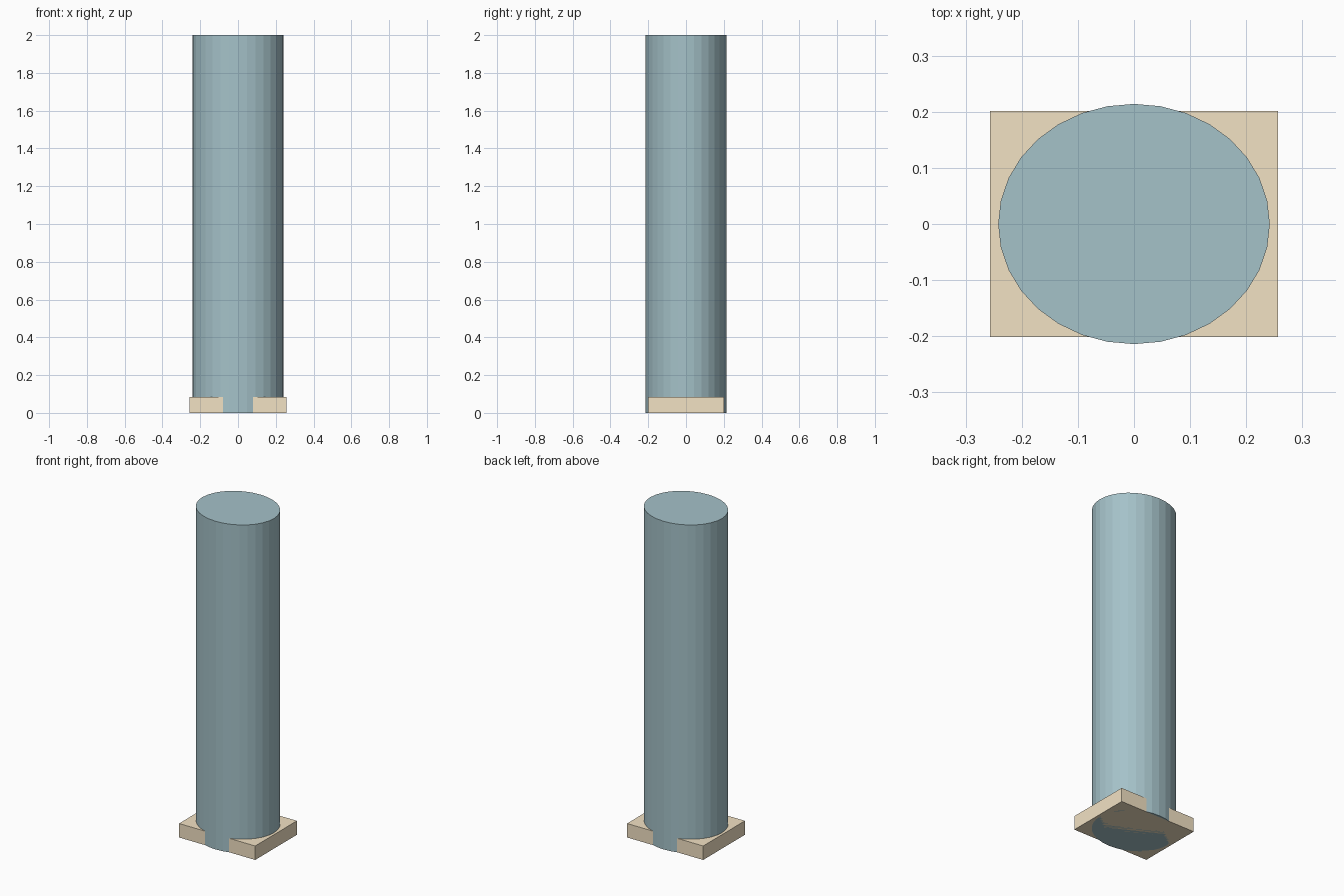
import bpy, bmesh
from mathutils import Matrix

if "Cube" in bpy.data.objects:
    bpy.data.objects.remove(bpy.data.objects["Cube"])


def make_object(name, bm, colour):
    mesh = bpy.data.meshes.new(name)
    bm.to_mesh(mesh)
    bm.free()
    mat = bpy.data.materials.new(name + "_colour")
    mat.diffuse_color = (*colour, 1)
    mat.use_nodes = True
    mat.node_tree.nodes["Principled BSDF"].inputs["Base Color"].default_value = mat.diffuse_color
    mesh.materials.append(mat)
    obj = bpy.data.objects.new(name, mesh)
    bpy.context.collection.objects.link(obj)
    return obj


# Tall faceted column with an oval cross-section
bm = bmesh.new()
bmesh.ops.create_cone(bm, cap_ends=True, segments=32, radius1=1, radius2=1, depth=2,
                      matrix=Matrix.Translation((0, 0, 1)) @ Matrix.Diagonal((0.242, 0.214, 1, 1)))
make_object("column", bm, (0.376, 0.539, 0.584))

# Rectangular plinth, slightly narrower than the column front to back
bm = bmesh.new()
bmesh.ops.create_cube(bm, size=1, matrix=Matrix.Translation((0, 0, 0.0425))
                      @ Matrix.Diagonal((0.513, 0.402, 0.085, 1)))
make_object("plinth", bm, (0.89, 0.76, 0.55))
